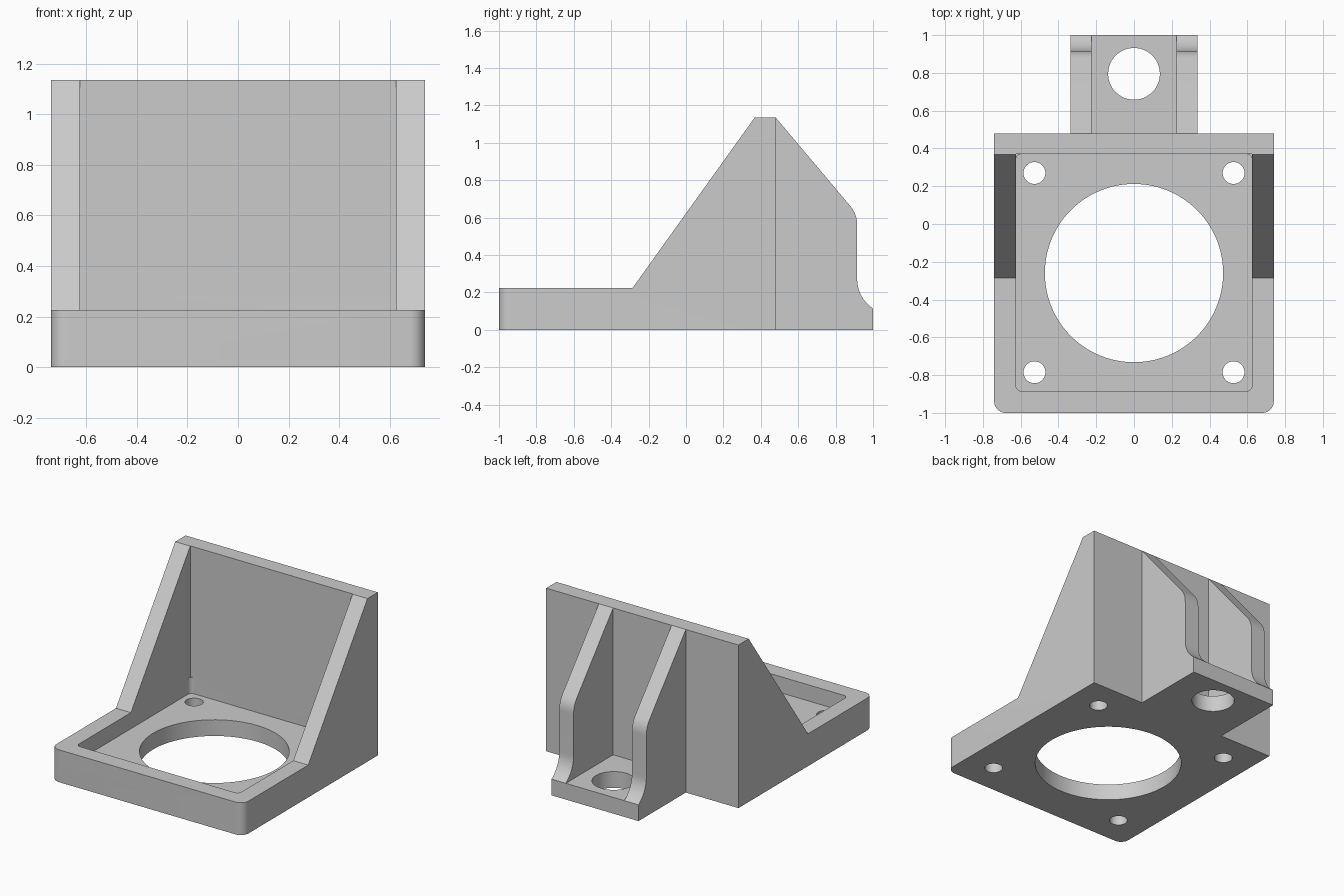
import bpy
import bmesh
from math import sin, cos, pi, radians
from mathutils import Vector

if "Cube" in bpy.data.objects:
    bpy.data.objects.remove(bpy.data.objects["Cube"])

grey = bpy.data.materials.new("light grey")
grey.use_nodes = True
colour = (0.6, 0.6, 0.6, 1)
grey.diffuse_color = colour
grey.node_tree.nodes["Principled BSDF"].inputs["Base Color"].default_value = colour


def prism(name, points, sweep, round_edges=None, radius=0):
    """Extrude a closed outline; optionally round the upright edges picked by a rule."""
    bm = bmesh.new()
    face = bm.faces.new([bm.verts.new(p) for p in points])
    top = bmesh.ops.extrude_face_region(bm, geom=[face])
    verts = [v for v in top["geom"] if isinstance(v, bmesh.types.BMVert)]
    bmesh.ops.translate(bm, verts=verts, vec=sweep)
    bmesh.ops.recalc_face_normals(bm, faces=bm.faces)
    if round_edges:
        edges = [e for e in bm.edges
                 if abs((e.verts[0].co - e.verts[1].co).normalized().z) > 0.99
                 and round_edges((e.verts[0].co + e.verts[1].co) / 2)]
        bmesh.ops.bevel(bm, geom=edges, offset=radius, segments=8,
                        profile=0.5, affect='EDGES')
    mesh = bpy.data.meshes.new(name)
    bm.to_mesh(mesh)
    bm.free()
    mesh.materials.append(grey)
    obj = bpy.data.objects.new(name, mesh)
    bpy.context.collection.objects.link(obj)
    return obj


def side_prism(name, profile, half_width):
    return prism(name, [(-half_width, y, z) for y, z in profile],
                 (2 * half_width, 0, 0))


def box(name, x, y0, y1, z0, z1, **rounding):
    return prism(name, [(-x, y0, z0), (x, y0, z0), (x, y1, z0), (-x, y1, z0)],
                 (0, 0, z1 - z0), **rounding)


def cylinder(name, x, y, r, sides):
    ring = [(x + r * cos(2 * pi * i / sides), y + r * sin(2 * pi * i / sides), -0.1)
            for i in range(sides)]
    return prism(name, ring, (0, 0, 0.5))


def boolean(target, tool, operation='DIFFERENCE'):
    tool.hide_render = True
    mod = target.modifiers.new(operation.lower(), 'BOOLEAN')
    mod.operation = operation
    mod.solver = 'EXACT'
    mod.object = tool
    bpy.context.view_layer.objects.active = target
    bpy.ops.object.modifier_apply(modifier=mod.name)
    bpy.data.objects.remove(tool)


BASE, FLOOR, TOP, BACK = 0.225, 0.113, 1.135, 0.48

# Body: tray, side gussets and upright wall from one side profile
bracket = side_prism("mounting_bracket", [
    (-1, 0), (BACK, 0), (BACK, TOP), (0.367, TOP), (-0.285, BASE), (-1, BASE)], 0.74)
bm = bmesh.new()
bm.from_mesh(bracket.data)
front_edges = [e for e in bm.edges
               if all(v.co.y < -0.99 for v in e.verts)
               and abs(e.verts[0].co.x - e.verts[1].co.x) < 0.01]
bmesh.ops.bevel(bm, geom=front_edges, offset=0.06, segments=8,
                profile=0.5, affect='EDGES')
bm.to_mesh(bracket.data)
bm.free()

# Open space between the gussets, then the round-cornered tray pocket
boolean(bracket, box("gusset_gap", 0.625, -1.2, 0.37, BASE, 1.5))
boolean(bracket, box("tray_pocket", 0.625, -0.885, 0.37, FLOOR, 0.3,
                     round_edges=lambda p: True, radius=0.03))

# Rear lug with two curved ribs
slope_end, knee, rib_back = Vector((0.88, 0.66)), Vector((0.915, 0.617)), Vector((0.915, 0.56))
shoulder = [slope_end * (1 - t) ** 2 + knee * 2 * t * (1 - t) + rib_back * t * t
            for t in [i / 8 for i in range(9)]]
foot_radius = 0.188
foot = [(0.915 + foot_radius * (1 - cos(a)), 0.272 - foot_radius * sin(a))
        for a in [radians(56.8 * i / 10) for i in range(11)]]
foot[-1] = (1, FLOOR)
lug = side_prism("rear_lug", [(0.45, 0), (0.45, 1.1), (BACK, TOP)]
                 + [tuple(p) for p in shoulder] + foot + [(1, 0)], 0.335)
boolean(lug, box("rib_channel", 0.225, BACK, 1.2, FLOOR, 1.5))
boolean(bracket, lug, 'UNION')

# Bore, four screw holes and the lug hole
boolean(bracket, cylinder("bore", 0, -0.26, 0.472, 96))
for x in (-0.527, 0.527):
    for y in (-0.785, 0.27):
        boolean(bracket, cylinder("screw_hole", x, y, 0.058, 32))
boolean(bracket, cylinder("lug_hole", 0, 0.795, 0.137, 48))

# Smooth the curved walls, keep the corners crisp
bpy.ops.object.select_all(action='DESELECT')
bracket.select_set(True)
bpy.context.view_layer.objects.active = bracket
bpy.ops.object.shade_smooth_by_angle(angle=radians(25))
